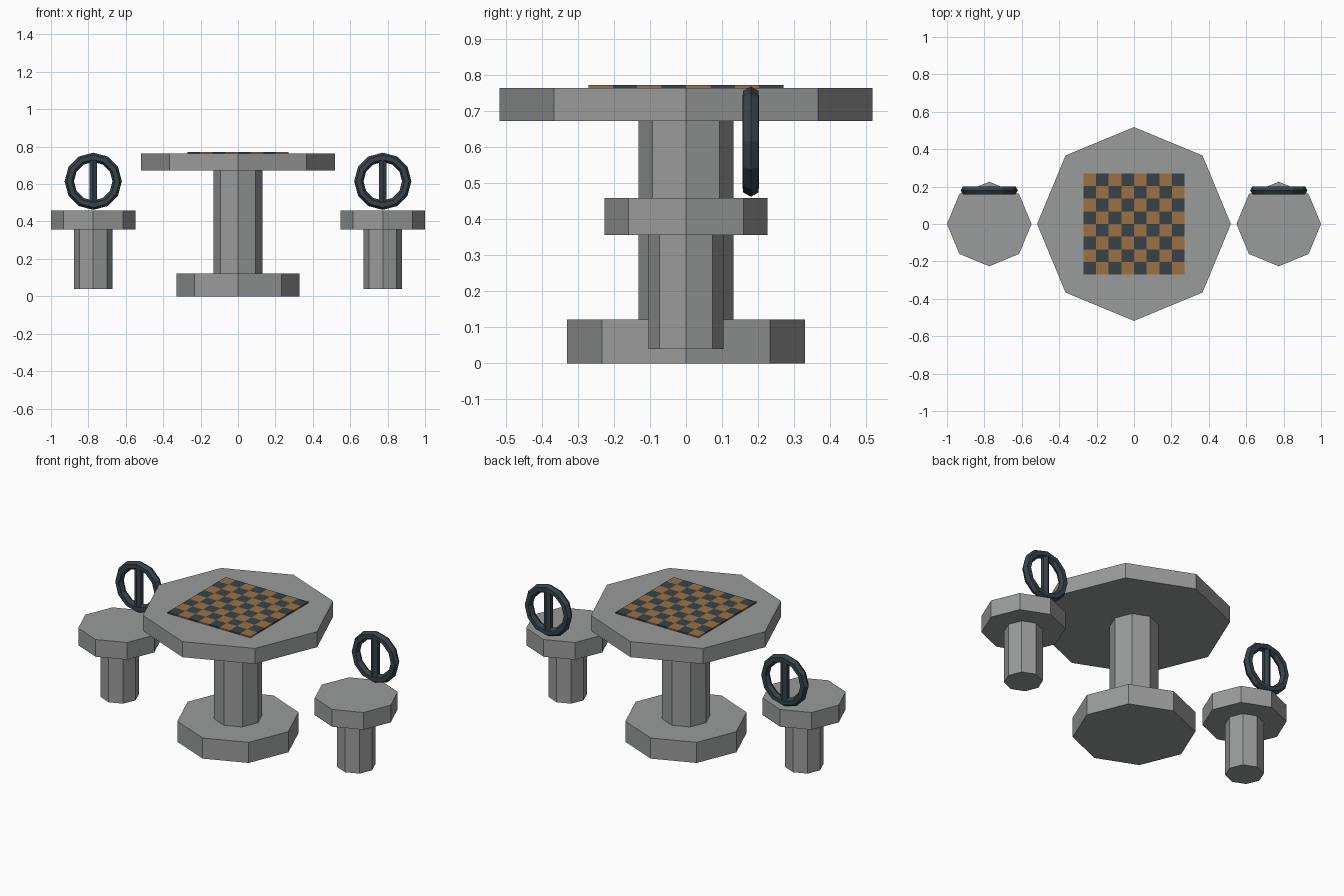
import bpy
import bmesh
import math

cube = bpy.data.objects.get("Cube")
if cube:
    bpy.data.objects.remove(cube, do_unlink=True)


def make_material(name, rgb):
    mat = bpy.data.materials.new(name)
    mat.use_nodes = True
    color = (*rgb, 1)
    mat.diffuse_color = color
    mat.node_tree.nodes["Principled BSDF"].inputs["Base Color"].default_value = color
    return mat


concrete = make_material("concrete_grey", (0.32, 0.33, 0.325))
dark = make_material("dark_slate", (0.037, 0.055, 0.066))
wood = make_material("warm_brown", (0.33, 0.165, 0.06))


def prism(name, sides, radius, bottom, top, mat, x=0, y=0):
    """Upright prism with a corner pointing front and back."""
    bpy.ops.mesh.primitive_cylinder_add(
        vertices=sides, radius=radius, depth=top - bottom,
        location=(x, y, (bottom + top) / 2))
    obj = bpy.context.object
    obj.name = name
    obj.data.materials.append(mat)
    return obj


# Table
prism("table_base", 8, 0.33, 0, 0.122, concrete)
prism("table_column", 8, 0.132, 0.122, 0.672, concrete)
prism("table_top", 8, 0.518, 0.672, 0.764, concrete)

# Checkered board: one thin slab, squares coloured by row and column parity
HALF = 0.271
CELL = HALF / 4
mesh = bpy.data.meshes.new("game_board")
bm = bmesh.new()
bmesh.ops.create_grid(bm, x_segments=8, y_segments=8, size=HALF)
for face in bm.faces:
    center = face.calc_center_median()
    column = math.floor((center.x + HALF) / CELL)
    row = math.floor((center.y + HALF) / CELL)
    face.material_index = (column + row) % 2
bm.to_mesh(mesh)
bm.free()
mesh.materials.append(dark)
mesh.materials.append(wood)
board = bpy.data.objects.new("game_board", mesh)
board.location.z = 0.772
bpy.context.collection.objects.link(board)
slab = board.modifiers.new("thickness", "SOLIDIFY")
slab.thickness = 0.009
slab.offset = -1

# Stools, each with a ring backrest and a centre bar
BACK_Y = 0.18
RING_Z = 0.615
for side, x in (("left", 0.774), ("right", -0.774)):
    prism(f"{side}_stool_leg", 8, 0.104, 0.04, 0.356, concrete, x)
    prism(f"{side}_stool_seat", 8, 0.226, 0.356, 0.458, concrete, x)
    bpy.ops.mesh.primitive_torus_add(
        major_radius=0.128, minor_radius=0.025, major_segments=12,
        minor_segments=6, location=(x, BACK_Y, RING_Z),
        rotation=(math.pi / 2, 0, 0))
    ring = bpy.context.object
    ring.name = f"{side}_backrest_ring"
    ring.data.materials.append(dark)
    prism(f"{side}_backrest_bar", 6, 0.023, RING_Z - 0.13, RING_Z + 0.13,
          dark, x, BACK_Y)
